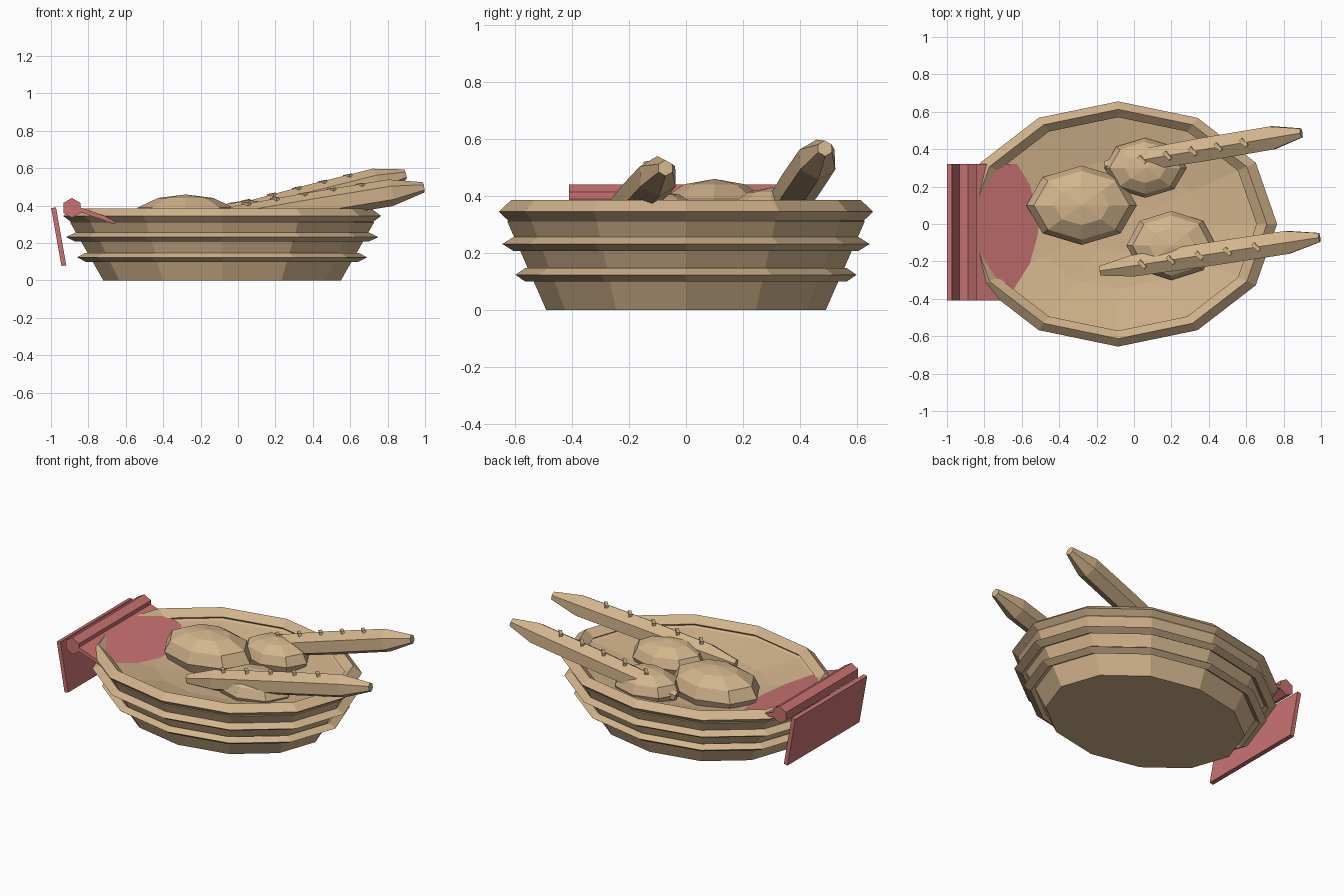
import bpy, bmesh, math
from mathutils import Vector, Matrix

if "Cube" in bpy.data.objects:
    bpy.data.objects.remove(bpy.data.objects["Cube"])

CX, RATIO, SIDES = -0.085, 0.771, 12   # basket centre, y/x ratio, facets


def material(name, rgb):
    m = bpy.data.materials.new(name)
    m.diffuse_color = (*rgb, 1)
    m.use_nodes = True
    m.node_tree.nodes["Principled BSDF"].inputs["Base Color"].default_value = m.diffuse_color
    return m


TAN = material("tan", (0.645, 0.456, 0.262))
RED = material("cloth red", (0.58, 0.17, 0.165))


def finish(name, bm, mat):
    bmesh.ops.recalc_face_normals(bm, faces=bm.faces)
    me = bpy.data.meshes.new(name)
    bm.to_mesh(me)
    bm.free()
    me.materials.append(mat)
    ob = bpy.data.objects.new(name, me)
    bpy.context.collection.objects.link(ob)
    return ob


def lathe(name, profile, mat, closed=False):
    """Spin an (r, z) profile around the oval basket axis."""
    bm = bmesh.new()
    rings = []
    for r, z in profile:
        rings.append([bm.verts.new((CX + r * math.cos(a), RATIO * r * math.sin(a), z))
                      for a in (2 * math.pi * i / SIDES for i in range(SIDES))])
    pairs = list(zip(rings, rings[1:]))
    if closed:
        pairs.append((rings[-1], rings[0]))
    for p, q in pairs:
        for i in range(SIDES):
            j = (i + 1) % SIDES
            bm.faces.new((p[i], p[j], q[j], q[i]))
    if not closed:
        bm.faces.new(rings[0])
        bm.faces.new(rings[-1])
    return finish(name, bm, mat)


def prism(name, outline, y0, y1, mat):
    """Extrude an (x, z) outline along y."""
    bm = bmesh.new()
    a = [bm.verts.new((x, y0, z)) for x, z in outline]
    b = [bm.verts.new((x, y1, z)) for x, z in outline]
    n = len(outline)
    bm.faces.new(a)
    bm.faces.new(b)
    for i in range(n):
        bm.faces.new((a[i], a[(i + 1) % n], b[(i + 1) % n], b[i]))
    return finish(name, bm, mat)


def slab(name, p, q, t, y0, y1, mat):
    """Thin sheet whose side view runs from p to q."""
    p, q = Vector(p), Vector(q)
    d = (q - p).normalized()
    n = Vector((-d.y, d.x)) * t / 2
    return prism(name, [p + n, q + n, q - n, p - n], y0, y1, mat)


def bun(name, loc, size):
    bm = bmesh.new()
    bmesh.ops.create_uvsphere(bm, u_segments=8, v_segments=6, radius=1)
    bmesh.ops.transform(bm, matrix=Matrix.Translation(loc) @ Matrix.Diagonal((*size, 1)),
                        verts=bm.verts)
    return finish(name, bm, TAN)


def baguette(name, tail, tip):
    """Six-sided loaf with tapered ends and small slashes along the ridge."""
    tail, tip = Vector(tail), Vector(tip)
    d = (tip - tail).normalized()
    side = Vector((0, 0, 1)).cross(d).normalized()
    up = d.cross(side)
    bm = bmesh.new()
    rings = []
    for t, r in ((0, 0.03), (0.15, 0.066), (0.5, 0.073), (0.85, 0.072), (1, 0.028)):
        c = tail.lerp(tip, t)
        rings.append([bm.verts.new(c + r * (up * math.cos(a) + side * math.sin(a)))
                      for a in (math.pi / 3 * i for i in range(6))])
    for p, q in zip(rings, rings[1:]):
        for i in range(6):
            bm.faces.new((p[i], p[(i + 1) % 6], q[(i + 1) % 6], q[i]))
    bm.faces.new(rings[0])
    bm.faces.new(rings[-1])
    # slashes: slim diagonal bars just breaking the ridge
    frame = Matrix((d, side, up)).transposed().to_4x4()
    for k in range(5):
        c = tail.lerp(tip, 0.2 + 0.13 * k) + up * 0.066
        m = (Matrix.Translation(c) @ frame @ Matrix.Rotation(math.radians(35), 4, 'Z')
             @ Matrix.Diagonal((0.02, 0.05, 0.02, 1)))
        bmesh.ops.create_cube(bm, size=1, matrix=m)
    return finish(name, bm, TAN)


# basket: sloped outer wall, rim line, shallow dished inside
lathe("basket_body", [(0.635, 0), (0.812, 0.31), (0.795, 0.345), (0.74, 0.322),
                      (0.45, 0.278), (0.2, 0.262)], TAN)

# three diamond-section hoops
for name, r, w, z, h in (("lower_hoop", 0.73, 0.045, 0.124, 0.024),
                         ("middle_hoop", 0.785, 0.05, 0.232, 0.024),
                         ("rim_hoop", 0.795, 0.055, 0.345, 0.041)):
    lathe(name, [(r + w, z), (r, z + h), (r - w, z), (r, z - h)], TAN, True)

# cloth: inner sheet, fold over the rim, hanging flap
Y0, Y1 = -0.41, 0.32
slab("cloth_inner_sheet", (-0.87, 0.387), (-0.47, 0.25), 0.024, Y0, Y1, RED)
prism("cloth_fold", [(-0.888 + 0.053 * math.sin(math.pi / 3 * i),
                      0.388 + 0.053 * math.cos(math.pi / 3 * i)) for i in range(6)],
      Y0, Y1, RED)
slab("cloth_hanging_flap", (-0.986, 0.389), (-0.931, 0.079), 0.026, Y0, Y1, RED)

# buns
bun("large_bun", (-0.28, 0.10, 0.32), (0.295, 0.212, 0.14))
bun("back_bun", (0.06, 0.30, 0.315), (0.22, 0.16, 0.115))
bun("front_bun", (0.20, -0.115, 0.305), (0.24, 0.185, 0.115))

# baguettes
baguette("front_baguette", (-0.18, -0.25, 0.305), (0.992, -0.072, 0.498))
baguette("back_baguette", (-0.15, 0.31, 0.305), (0.895, 0.487, 0.567))
